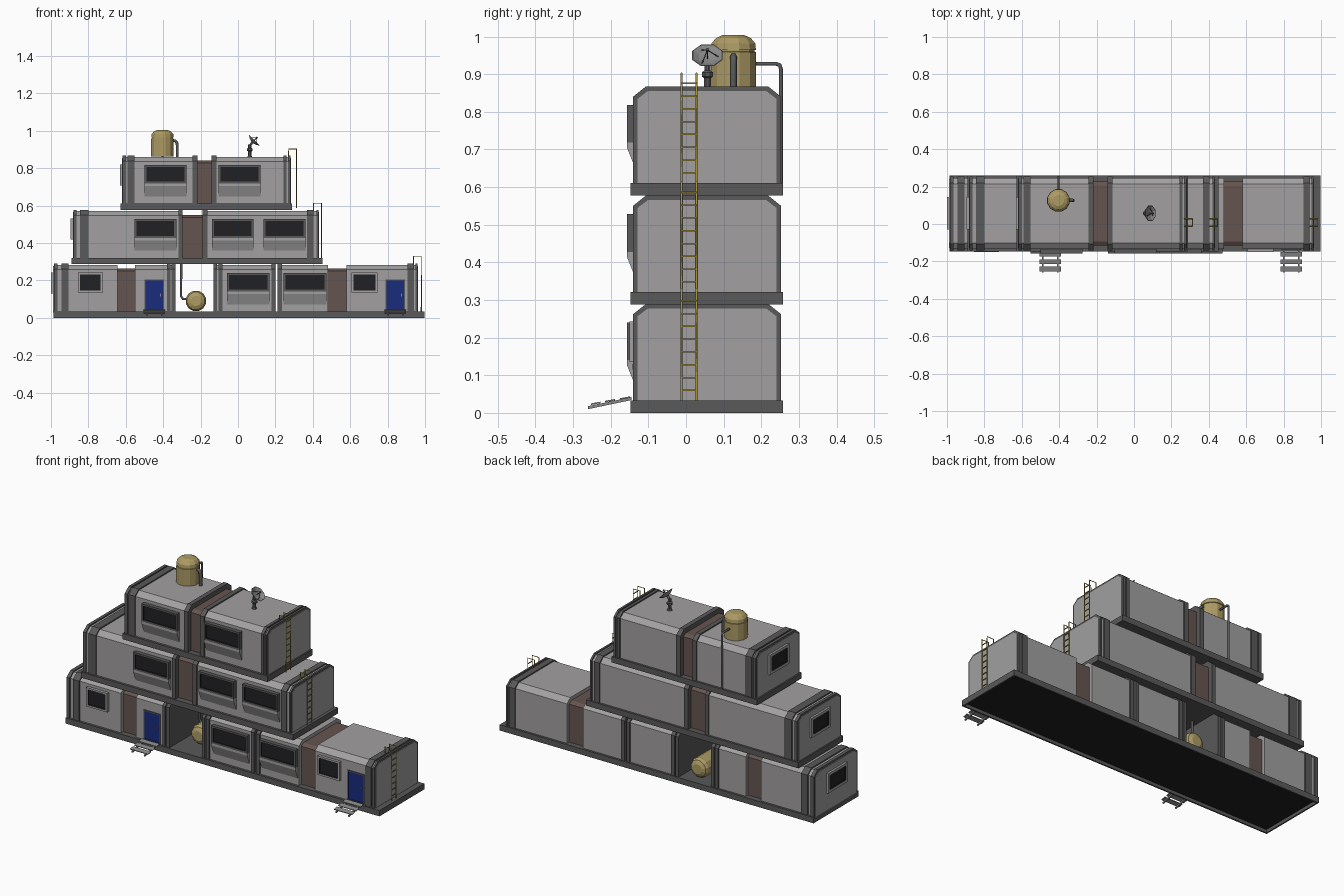
import bpy, bmesh, math
from mathutils import Matrix, Vector

if "Cube" in bpy.data.objects:
    bpy.data.objects.remove(bpy.data.objects["Cube"])


def mat(name, r, g, b):
    m = bpy.data.materials.new(name)
    m.diffuse_color = (r, g, b, 1)
    m.use_nodes = True
    m.node_tree.nodes["Principled BSDF"].inputs["Base Color"].default_value = m.diffuse_color
    return m


PANEL = mat("panel_grey", .36, .35, .35)
DARK = mat("dark_grey", .1, .1, .1)
BROWN = mat("brown", .13, .09, .08)
GLASS = mat("dark_glass", .015, .015, .017)
BLUE = mat("door_blue", .01, .025, .2)
YELLOW = mat("ladder_yellow", .4, .3, .04)
GOLD = mat("tank_gold", .42, .33, .13)
STEEL = mat("steel", .25, .25, .25)


def finish(bm, name, *mats):
    bmesh.ops.recalc_face_normals(bm, faces=bm.faces)
    me = bpy.data.meshes.new(name)
    bm.to_mesh(me)
    bm.free()
    for m in mats:
        me.materials.append(m)
    ob = bpy.data.objects.new(name, me)
    bpy.context.collection.objects.link(ob)
    return ob


def prism_bm(profile, x0, x1):
    bm = bmesh.new()
    a = [bm.verts.new((x0, y, z)) for y, z in profile]
    b = [bm.verts.new((x1, y, z)) for y, z in profile]
    n = len(a)
    bm.faces.new(a)
    bm.faces.new(b[::-1])
    for i in range(n):
        bm.faces.new((a[i], b[i], b[(i + 1) % n], a[(i + 1) % n]))
    bmesh.ops.recalc_face_normals(bm, faces=bm.faces)
    return bm


def prism(name, profile, x0, x1, m):
    return finish(prism_bm(profile, x0, x1), name, m)


def box(name, x0, x1, y0, y1, z0, z1, m):
    return prism(name, [(y0, z0), (y1, z0), (y1, z1), (y0, z1)], x0, x1, m)


def section(z, t):
    """Module cross-section with chamfered roof edges, shrunk by t."""
    k = t * .45
    return [(-.141 + t, z + .03), (-.141 + t, z + .262 - k), (-.106 + k, z + .29 - t),
            (.218 - k, z + .29 - t), (.253 - t, z + .262 - k), (.253 - t, z + .03)]


def inset_panel(name, profile, x0, x1, border, depth, m, fill, matrix=None):
    """Prism whose front (-y) face is inset, pushed in and recoloured."""
    bm = prism_bm(profile, x0, x1)
    f = min(bm.faces, key=lambda f: f.normal.y)
    bmesh.ops.inset_region(bm, faces=[f], thickness=border, use_even_offset=True)
    f.material_index = 1
    r = bmesh.ops.extrude_discrete_faces(bm, faces=[f])
    g = r["faces"][0]
    g.material_index = 1
    bmesh.ops.translate(bm, verts=g.verts, vec=(0, depth, 0))
    if matrix:
        bm.transform(matrix)
    return finish(bm, name, m, fill)


def pipe(name, pts, r, m, res=1):
    cu = bpy.data.curves.new(name, "CURVE")
    cu.dimensions = "3D"
    cu.bevel_depth = r
    cu.bevel_resolution = res
    cu.use_fill_caps = True
    sp = cu.splines.new("POLY")
    sp.points.add(len(pts) - 1)
    for p, c in zip(sp.points, pts):
        p.co = (*c, 1)
    cu.materials.append(m)
    ob = bpy.data.objects.new(name, cu)
    bpy.context.collection.objects.link(ob)
    bpy.ops.object.select_all(action="DESELECT")
    ob.select_set(True)
    bpy.context.view_layer.objects.active = ob
    bpy.ops.object.convert(target="MESH")


def lathe(name, profile, sides, matrix, m):
    """Closed turned solid from (radius, height) points."""
    bm = bmesh.new()
    rings = [[bm.verts.new((r * math.cos(2 * math.pi * (i + .5) / sides),
                            r * math.sin(2 * math.pi * (i + .5) / sides), h))
              for i in range(sides)] for r, h in profile]
    for a, b in zip(rings, rings[1:]):
        for i in range(sides):
            j = (i + 1) % sides
            bm.faces.new((a[i], a[j], b[j], b[i]))
    bm.faces.new(rings[0])
    bm.faces.new(rings[-1])
    bm.transform(matrix)
    return finish(bm, name, m)


# Three storeys: base z, slab span, panels, frame bands, brown connectors, ladder x
LEVELS = [
    (0, (-.987, .997),
     [(-.98, -.645), (-.55, -.34), (-.128, .198), (.214, .48), (.58, .957)],
     [(-.985, -.965), (-.945, -.905), (-.38, -.362), (-.355, -.335), (-.13, -.112),
      (-.105, -.083), (.18, .2), (.212, .235), (.905, .94), (.95, .96)],
     [(-.65, -.545), (.475, .585)], .98),
    (.288, (-.89, .452),
     [(-.875, -.3), (-.188, .428)],
     [(-.88, -.863), (-.845, -.8), (-.318, -.297), (-.19, -.163), (.37, .404), (.42, .431)],
     [(-.305, -.18)], .446),
    (.578, (-.628, .29),
     [(-.612, -.222), (-.138, .278)],
     [(-.617, -.6), (-.592, -.553), (-.243, -.217), (-.142, -.115), (.243, .26), (.268, .28)],
     [(-.225, -.13)], .313),
]
BIG = [[(-.06, .168), (.243, .473)],
       [(-.553, -.33), (-.14, .083), (.136, .36)],
       [(-.5, -.275), (-.105, .12)]]

for n, (z, (s0, s1), panels, bands, links, lx) in enumerate(LEVELS):
    tag = f"level_{n + 1}"
    # Floor slab, hollow underneath
    bm = prism_bm([(-.147, z), (.258, z), (.258, z + .033), (-.147, z + .033)], s0, s1)
    if n == 0:
        f = min(bm.faces, key=lambda f: f.normal.z)
        bmesh.ops.inset_region(bm, faces=[f], thickness=.012)
        g = bmesh.ops.extrude_discrete_faces(bm, faces=[f])["faces"][0]
        g.material_index = 1
        bmesh.ops.translate(bm, verts=g.verts, vec=(0, 0, .018))
    finish(bm, tag + "_floor_slab", DARK, GLASS)
    for x0, x1 in panels:
        prism(tag + "_wall_module", section(z, .007), x0, x1, PANEL)
    for x0, x1 in bands:
        prism(tag + "_frame_band", section(z, 0), x0, x1, DARK)
    for x0, x1 in links:
        prism(tag + "_connector", section(z, .027), x0, x1, BROWN)
    # Light end plates
    for x in (bands[0][0], bands[-1][1]):
        prism(tag + "_end_plate", section(z, .012), x - .003, x + .003, PANEL)
    # Bay windows with sloped underside
    for x0, x1 in BIG[n]:
        prof = [(-.13, z + .24), (-.157, z + .24), (-.157, z + .127),
                (-.135, z + .072), (-.13, z + .072)]
        bay = prof[:2] + [(-.157, z + .14), (-.13, z + .14)]
        inset_panel(tag + "_bay_window", bay, x0, x1, .011, .008, DARK, GLASS)
        prism(tag + "_bay_sill", [(-.13, z + .14), (-.157, z + .14)] + prof[2:], x0, x1, PANEL)
    # Window on the left end
    M = Matrix.Translation((bands[0][0] - .001, .057, z)) @ Matrix.Rotation(-math.pi / 2, 4, "Z")
    inset_panel(tag + "_end_window", [(.004, .13), (.004, .243), (-.014, .243), (-.014, .13)],
                -.087, .087, .016, .006, PANEL, GLASS, M)
    # Ladder hooked over the roof edge
    top = z + (.33 if n == 0 else .325)
    for y in (-.012, .028):
        pipe(tag + "_ladder_rail", [(lx, y, z + .033 if n == 0 else z + .01), (lx, y, top),
                                    (lx - .042, y, top), (lx - .042, y, z + .28)], .003, YELLOW, 0)
    for i in range(8):
        h = z + .06 + i * .034
        box(tag + "_ladder_rung", lx - .002, lx + .002, -.012, .028, h - .002, h + .002, YELLOW)

# Small ground-floor windows
for x0, x1 in [(-.855, -.723), (.607, .745)]:
    inset_panel("small_window", [(-.13, .135), (-.13, .243), (-.15, .243), (-.15, .135)],
                x0, x1, .011, .008, PANEL, GLASS)

# Doors and front steps
for x in (-.448, .841):
    inset_panel("door", [(-.13, .036), (-.13, .206), (-.139, .206), (-.139, .036)],
                x - .053, x + .053, .006, .004, DARK, BLUE)
    box("door_handle", x + .03, x + .036, -.142, -.134, .115, .13, STEEL)
    for sx in (-.04, .04):
        prism("step_stringer", [(-.26, .01), (-.145, .034), (-.145, .042), (-.26, .018)],
              x + sx - .004, x + sx + .004, STEEL)
    for y, h in [(-.24, .026), (-.202, .033), (-.162, .04)]:
        prism("step_tread", [(y - .013, h - .005), (y + .013, h), (y + .013, h + .004),
                             (y - .013, h - .001)], x - .057, x + .057, STEEL)

# Roof water tank with two pipes
lathe("roof_tank", [(.062, 0), (.062, .095), (.058, .096), (.058, .1), (.062, .101),
                    (.06, .118), (.048, .132), (.03, .14)], 12,
      Matrix.Translation((-.404, .126, .864)), GOLD)
pipe("roof_tank_side_pipe", [(-.35, .126, .948), (-.336, .126, .947), (-.327, .126, .938),
                             (-.325, .126, .925), (-.325, .126, .86)], .009, DARK)
pipe("roof_tank_drain_pipe", [(-.404, .18, .928), (-.404, .24, .928), (-.404, .249, .924),
                              (-.404, .252, .914), (-.404, .252, .6)], .006, DARK)

# Lying tank in the open ground-floor bay
lathe("bay_tank", [(.028, -.13), (.048, -.12), (.056, -.105), (.056, .105), (.048, .12), (.028, .13)],
      12, Matrix.Translation((-.225, .09, .091)) @ Matrix.Rotation(math.pi / 2, 4, "X"), GOLD)
pipe("bay_tank_pipe", [(-.275, .09, .1), (-.295, .09, .102), (-.304, .09, .115),
                       (-.304, .09, .29)], .007, DARK)

# Satellite dish on a short mast
lathe("dish_mast", [(.015, 0), (.01, .008), (.01, .03), (.016, .034), (.016, .045), (.009, .05),
                    (.009, .068)], 8, Matrix.Translation((.063, .057, .86)), DARK)
aim = Vector((1, 0, 1)).to_track_quat("Z", "Y").to_matrix().to_4x4()
D = Matrix.Translation((.08, .057, .943)) @ aim
lathe("dish_bowl", [(.008, -.006), (.026, -.001), (.044, .01), (.042, .011), (.025, .002),
                    (.006, -.002)], 8, D, STEEL)
lathe("dish_feed", [(.002, -.003), (.002, .026), (.005, .027), (.005, .033)], 6, D, DARK)
for a in (0, 1, 2):
    ang = a * 2 * math.pi / 3
    pipe("dish_strut", [D @ Vector((.03 * math.cos(ang), .03 * math.sin(ang), .004)),
                        D @ Vector((0, 0, .03))], .0015, DARK, 0)
pipe("dish_arm", [(.063, .057, .92), D @ Vector((0, 0, -.004))], .007, DARK)
